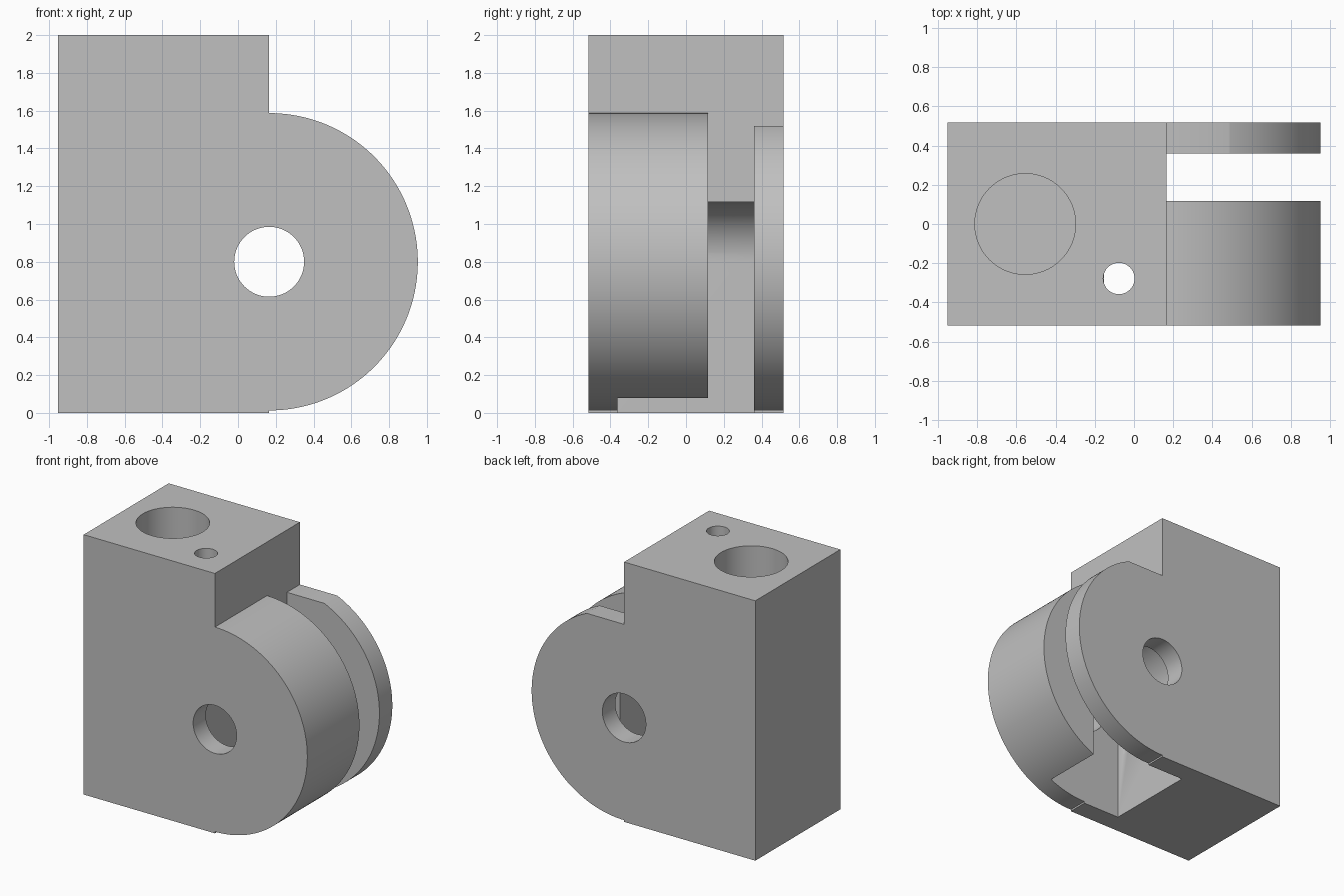
import bpy, bmesh
from math import sin, cos, pi
from mathutils import Vector

if "Cube" in bpy.data.objects:
    bpy.data.objects.remove(bpy.data.objects["Cube"])

# Pivot axis, lobe radius and body half depth
PX, PZ, R, D = 0.165, 0.80, 0.787, 0.517
POCKET = 0.317

grey = bpy.data.materials.new("plain grey")
grey.use_nodes = True
colour = (0.53, 0.53, 0.53, 1)
grey.diffuse_color = colour
grey.node_tree.nodes["Principled BSDF"].inputs["Base Color"].default_value = colour


def arc(cx, cy, r, start, end, n):
    return [(cx + r * cos(start + (end - start) * i / n),
             cy + r * sin(start + (end - start) * i / n)) for i in range(n + 1)]


def prism(name, points, sweep):
    """Extrude a closed outline of 3D points along the sweep vector."""
    bm = bmesh.new()
    face = bm.faces.new([bm.verts.new(p) for p in points])
    out = bmesh.ops.extrude_face_region(bm, geom=[face])
    moved = [v for v in out["geom"] if isinstance(v, bmesh.types.BMVert)]
    bmesh.ops.translate(bm, verts=moved, vec=Vector(sweep))
    bmesh.ops.recalc_face_normals(bm, faces=bm.faces)
    mesh = bpy.data.meshes.new(name)
    bm.to_mesh(mesh)
    bm.free()
    obj = bpy.data.objects.new(name, mesh)
    mesh.materials.append(grey)
    bpy.context.collection.objects.link(obj)
    return obj


def along_y(name, outline, y0, y1):
    return prism(name, [(x, y0, z) for x, z in outline], (0, y1 - y0, 0))


def along_z(name, outline, z0, z1):
    return prism(name, [(x, y, z0) for x, y in outline], (0, 0, z1 - z0))


def rect(x0, z0, x1, z1):
    return [(x0, z0), (x1, z0), (x1, z1), (x0, z1)]


def circle(cx, cy, r, n=64):
    return arc(cx, cy, r, 0, 2 * pi, n)[:-1]


# Body: upright block with a round lobe on one side
outline = [(-0.952, 0), (PX, 0)] + arc(PX, PZ, R, -pi / 2, pi / 2, 96)
outline += [(PX, 2), (-0.952, 2)]
body = along_y("hinge_block", outline, -D, D)

# U-shaped pocket, open at the bottom
pocket = arc(PX, PZ, POCKET, 0, pi, 48)
pocket += [(PX - POCKET, -0.2), (PX + POCKET, -0.2)]

cutters = [
    along_y("slot_cutter", rect(PX, -0.3, 1.3, 1.8), 0.117, 0.36),
    along_y("rear_flat_cutter", rect(PX, 1.52, 1.3, 1.8), 0.25, 0.7),
    along_y("pocket_cutter", pocket, -0.363, 0.36),
    along_y("pivot_hole_cutter", circle(PX, PZ, 0.185), -0.8, 0.8),
    along_z("large_bore_cutter", circle(-0.555, 0, 0.257), 0.8, 2.2),
    along_z("small_bore_cutter", circle(-0.077, -0.278, 0.08, 40), 0.5, 2.2),
]

# Cut the body and discard the helpers
bpy.context.view_layer.objects.active = body
for cutter in cutters:
    cutter.hide_render = True
    mod = body.modifiers.new(cutter.name, 'BOOLEAN')
    mod.operation = 'DIFFERENCE'
    mod.solver = 'EXACT'
    mod.object = cutter
    bpy.ops.object.modifier_apply(modifier=mod.name)
    bpy.data.objects.remove(cutter)

bpy.ops.object.select_all(action='DESELECT')
body.select_set(True)
bpy.ops.object.shade_smooth_by_angle(angle=pi / 6)
